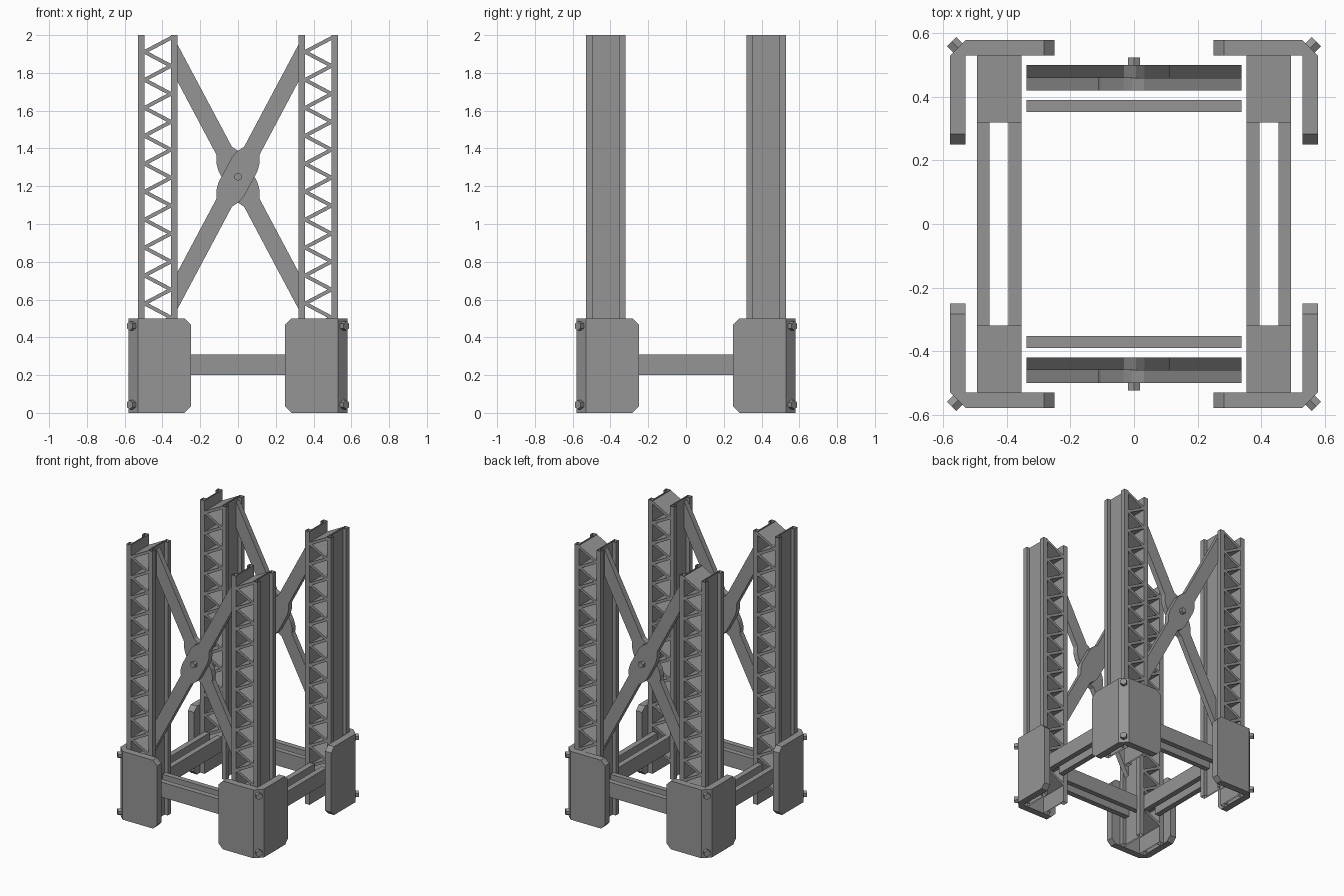
import bpy, bmesh, math
from mathutils import Vector, Matrix

cube = bpy.data.objects.get("Cube")
if cube:
    bpy.data.objects.remove(cube, do_unlink=True)

steel = bpy.data.materials.new("steel grey")
steel.use_nodes = True
GREY = (0.3, 0.3, 0.3, 1)
steel.diffuse_color = GREY
steel.node_tree.nodes["Principled BSDF"].inputs["Base Color"].default_value = GREY


def finish(name, bm):
    bmesh.ops.recalc_face_normals(bm, faces=bm.faces)
    mesh = bpy.data.meshes.new(name)
    bm.to_mesh(mesh)
    bm.free()
    mesh.materials.append(steel)
    obj = bpy.data.objects.new(name, mesh)
    bpy.context.collection.objects.link(obj)
    return obj


def prism(bm, points, start, end, place, caps=True):
    """Extrude a 2D outline from start to end; place maps (a, b, depth) to xyz."""
    rings = [[bm.verts.new(place(a, b, d)) for a, b in points] for d in (start, end)]
    n = len(points)
    for i in range(n):
        j = (i + 1) % n
        bm.faces.new((rings[0][i], rings[0][j], rings[1][j], rings[1][i]))
    if caps:
        bm.faces.new(rings[0])
        bm.faces.new(rings[1])


def box(bm, low, high):
    outline = [(low[0], low[1]), (high[0], low[1]), (high[0], high[1]), (low[0], high[1])]
    prism(bm, outline, low[2], high[2], lambda a, b, d: (a, b, d))


def bolt(bm, centre, axis, radius, length):
    turn = Vector(axis).to_track_quat('Z', 'Y').to_matrix().to_4x4()
    bmesh.ops.create_cone(bm, cap_ends=True, segments=6, radius1=radius, radius2=radius,
                          depth=length, matrix=Matrix.Translation(centre) @ turn)


MID, HALF = 0.425, 0.105      # column centre and half width
LIP, GAP = 0.035, 0.07        # chord size, half gap between flanges
HEIGHT, STEP, TOP_NODE = 2.0, 0.148, 1.985
BAR = 0.011                   # half height of a lattice strip

corners = [(sx, sy, ("right" if sx < 0 else "left"), ("front" if sy < 0 else "back"))
           for sx in (-1, 1) for sy in (-1, 1)]

for sx, sy, side, end in corners:
    cx, cy = sx * MID, sy * MID

    # Two open-ended channel flanges, hollowed on their outer faces
    bm = bmesh.new()
    inner = HALF - LIP
    channel = [(GAP, -HALF), (HALF, -HALF), (HALF, -inner), (GAP + 0.01, -inner),
               (GAP + 0.01, inner), (HALF, inner), (HALF, HALF), (GAP, HALF)]
    for f in (-1, 1):
        prism(bm, channel, 0, HEIGHT, lambda a, b, d: (cx + f * a, cy + b, d), caps=False)
    finish(f"{end}_{side}_column_flanges", bm)

    # Full-depth zigzag plates between the flanges
    bm = bmesh.new()
    for k in range(13):
        node = TOP_NODE - k * STEP
        for far in (node - STEP / 2, node + STEP / 2):
            if far < HEIGHT:
                strip = [(cx + GAP, node - BAR), (cx + GAP, node + BAR),
                         (cx - GAP, far + BAR), (cx - GAP, far - BAR)]
                prism(bm, strip, cy - HALF, cy + HALF, lambda a, b, d: (a, d, b))
    finish(f"{end}_{side}_column_lattice", bm)

    # Angled corner guard with clipped free corners
    bm = bmesh.new()
    guard = [(0.25, 0.58), (0.53, 0.58), (0.58, 0.53), (0.58, 0.25),
             (0.53, 0.25), (0.53, 0.53), (0.25, 0.53)]
    prism(bm, guard, 0, 0.5, lambda a, b, d: (sx * a, sy * b, d))
    tips = [e for e in bm.edges
            if abs(e.verts[0].co.z - e.verts[1].co.z) < 0.01
            and any(all(abs(abs(v.co[i]) - 0.25) < 0.01 for v in e.verts) for i in (0, 1))]
    bmesh.ops.bevel(bm, geom=tips, offset=0.033, segments=1, affect='EDGES')
    finish(f"{end}_{side}_corner_guard", bm)

    # Hex bolts on the guard's clipped edge
    bm = bmesh.new()
    for z in (0.043, 0.46):
        bolt(bm, (sx * 0.5625, sy * 0.5625, z), (sx, sy, 0), 0.024, 0.033)
    finish(f"{end}_{side}_guard_bolts", bm)

# Paired tie beams between the column feet
for s in (-1, 1):
    bm = bmesh.new()
    for near, far in ((0.355, 0.395), (0.455, 0.495)):
        lo, hi = sorted((s * near, s * far))
        box(bm, (lo, -0.32, 0.2), (hi, 0.32, 0.31))
    finish(("right" if s < 0 else "left") + "_tie_beams", bm)
    bm = bmesh.new()
    for near, far in ((0.352, 0.39), (0.455, 0.495)):
        lo, hi = sorted((s * near, s * far))
        box(bm, (-0.338, lo, 0.2), (0.338, hi, 0.31))
    finish(("front" if s < 0 else "back") + "_tie_beams", bm)

# Crossed braces: straight bars with a swollen hub, cut upright at the ends
SLOPE, REACH, CROSS_Z = 1.88, 0.338, 1.25
along = Vector((1, SLOPE)).normalized()
across = Vector((along.y, -along.x))
WIDTH = 0.046
half = [along * u + across * w for u, w in
        ((-0.155, WIDTH), (-0.115, 0.068), (-0.075, 0.077),
         (0.075, 0.077), (0.115, 0.068), (0.155, WIDTH))]
rise = WIDTH * math.hypot(1, SLOPE)
half.append(Vector((REACH, REACH * SLOPE - rise)))
half.append(Vector((REACH, REACH * SLOPE + rise)))
outline = [tuple(p) for p in half] + [tuple(-p) for p in half]

for s, end in ((-1, "front"), (1, "back")):
    for layer, flip, near, far in (("outer", 1, 0.46, 0.5), ("inner", -1, 0.42, 0.46)):
        bm = bmesh.new()
        prism(bm, outline, s * near, s * far,
              lambda a, b, d: (-s * flip * a, d, CROSS_Z + b))
        finish(f"{end}_{layer}_brace", bm)
    bm = bmesh.new()
    bolt(bm, (0, s * 0.475, CROSS_Z), (0, s, 0), 0.022, 0.1)
    finish(f"{end}_brace_pin", bm)
